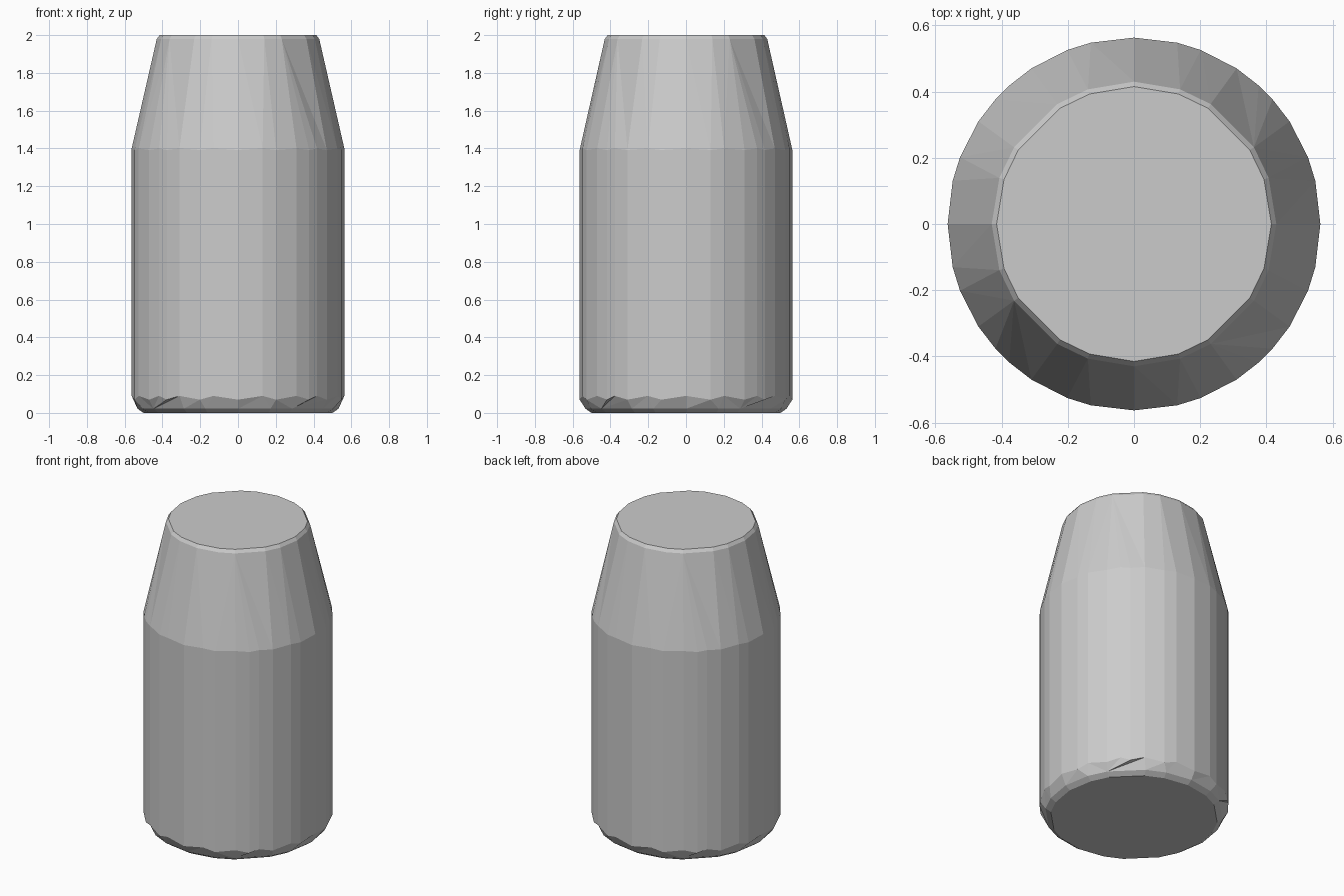
import bpy
import bmesh
from math import cos, sin, radians

cube = bpy.data.objects.get("Cube")
if cube:
    bpy.data.objects.remove(cube, do_unlink=True)

# Uneven facet angles of one quadrant, repeated around the body
WALL = [0, 13.4, 21, 33.4, 42, 48, 56.6, 69, 76.6]
RIM = [0, 18.9, 32.6, 57.4, 71.1]


def around(quadrant):
    return [a + 90 * q for q in range(4) for a in quadrant]


def ring(bm, quadrant, radius, z, wave=0.0):
    """A loop of vertices; every second one dips by wave."""
    return [(a, bm.verts.new((radius * cos(radians(a)), radius * sin(radians(a)),
                              z - wave * (i % 2))))
            for i, a in enumerate(around(quadrant))]


def stitch(bm, low, high):
    """Join two rings, with quads where the angles match and triangles elsewhere."""
    low = low + [(360, low[0][1])]
    high = high + [(360, high[0][1])]
    i = j = 0
    while i < len(low) - 1 or j < len(high) - 1:
        next_low = low[i + 1][0] if i < len(low) - 1 else 999
        next_high = high[j + 1][0] if j < len(high) - 1 else 999
        a, b = low[i][1], high[j][1]
        if next_low == next_high:
            bm.faces.new((a, low[i + 1][1], high[j + 1][1], b))
            i, j = i + 1, j + 1
        elif next_low < next_high:
            bm.faces.new((a, low[i + 1][1], b))
            i += 1
        else:
            bm.faces.new((a, high[j + 1][1], b))
            j += 1


bm = bmesh.new()
rings = [
    ring(bm, RIM, 0.50, 0.0),            # base
    ring(bm, RIM, 0.532, 0.022),         # lower bevel
    ring(bm, WALL, 0.563, 0.09, 0.02),   # wall foot
    ring(bm, WALL, 0.563, 1.40, 0.008),  # shoulder
    ring(bm, RIM, 0.43, 1.98),           # top rim
    ring(bm, RIM, 0.415, 2.0),           # top bevel
]
for low, high in zip(rings, rings[1:]):
    stitch(bm, low, high)

# End caps
bm.faces.new([v for _, v in reversed(rings[0])])
bm.faces.new([v for _, v in rings[-1]])
bmesh.ops.recalc_face_normals(bm, faces=bm.faces)

mesh = bpy.data.meshes.new("tapered_body")
bm.to_mesh(mesh)
bm.free()
body = bpy.data.objects.new("tapered_body", mesh)
bpy.context.collection.objects.link(body)

# Plain grey
grey = bpy.data.materials.new("light_grey")
grey.use_nodes = True
colour = (0.6, 0.6, 0.6, 1)
grey.diffuse_color = colour
grey.node_tree.nodes["Principled BSDF"].inputs["Base Color"].default_value = colour
mesh.materials.append(grey)
